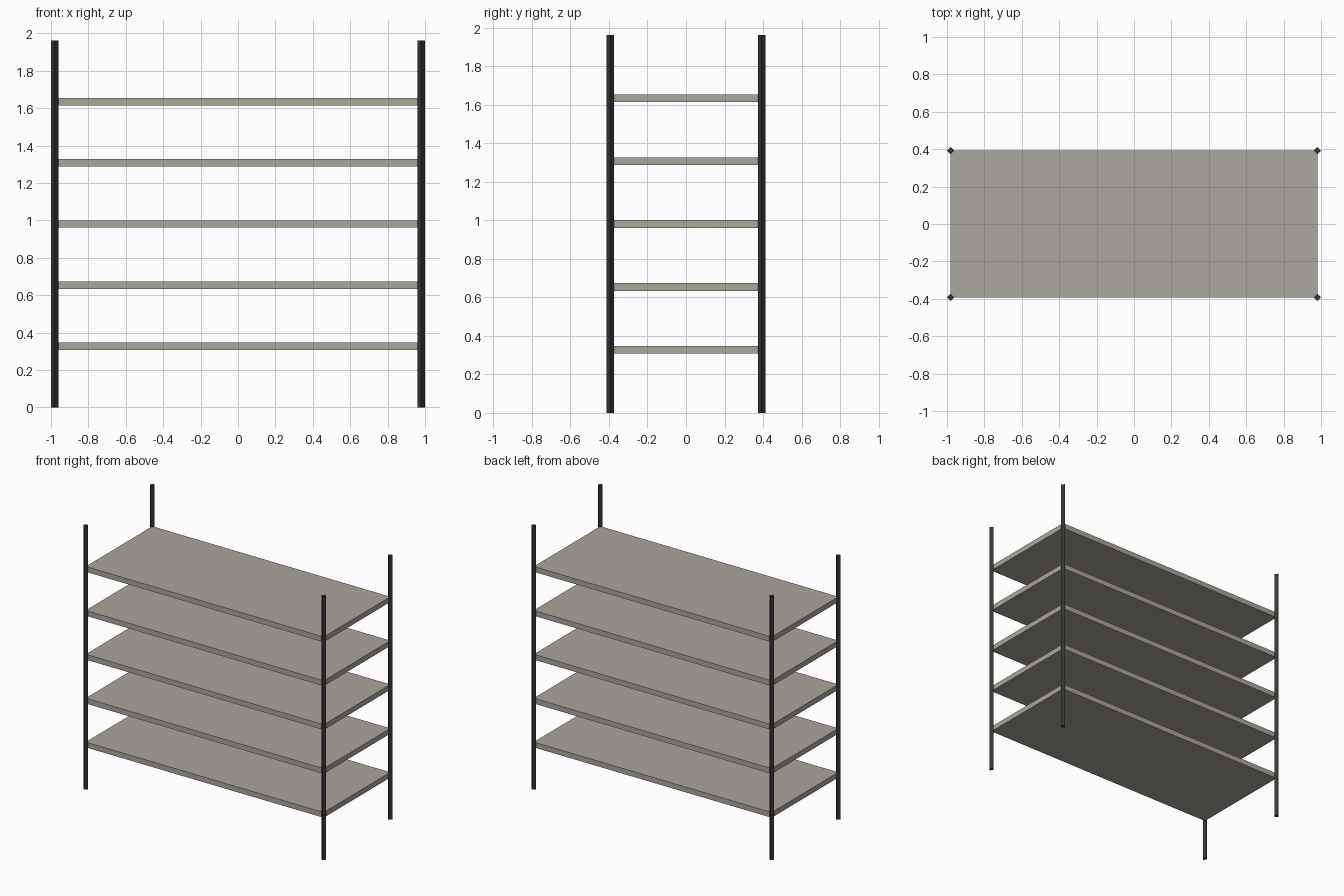
import bpy

if "Cube" in bpy.data.objects:
    bpy.data.objects.remove(bpy.data.objects["Cube"])

S = 1 / 0.51                 # overall scale so the width is 2
HX, HY, H = 0.5 * S, 0.2 * S, S
POST_R, THICK, SHELVES = 0.01 * S, 0.02 * S, 5


def material(name, color):
    m = bpy.data.materials.new(name)
    m.diffuse_color = (*color, 1)
    m.use_nodes = True
    m.node_tree.nodes["Principled BSDF"].inputs["Base Color"].default_value = m.diffuse_color
    return m


dark_metal = material("dark_metal", (0.035, 0.035, 0.035))
board = material("board", (0.41, 0.385, 0.33))

# Evenly spaced shelf boards
for i in range(1, SHELVES + 1):
    bpy.ops.mesh.primitive_cube_add(size=1, location=(0, 0, H * i / (SHELVES + 1)))
    shelf = bpy.context.object
    shelf.name = f"shelf_{i}"
    shelf.scale = (2 * HX, 2 * HY, THICK)
    shelf.data.materials.append(board)

# Four-sided corner posts, turned as diamonds
for sx, side in ((-1, "left"), (1, "right")):
    for sy, end in ((-1, "front"), (1, "back")):
        bpy.ops.mesh.primitive_cylinder_add(
            vertices=4, radius=POST_R, depth=H, location=(sx * HX, sy * HY, H / 2))
        post = bpy.context.object
        post.name = f"post_{end}_{side}"
        post.data.materials.append(dark_metal)
